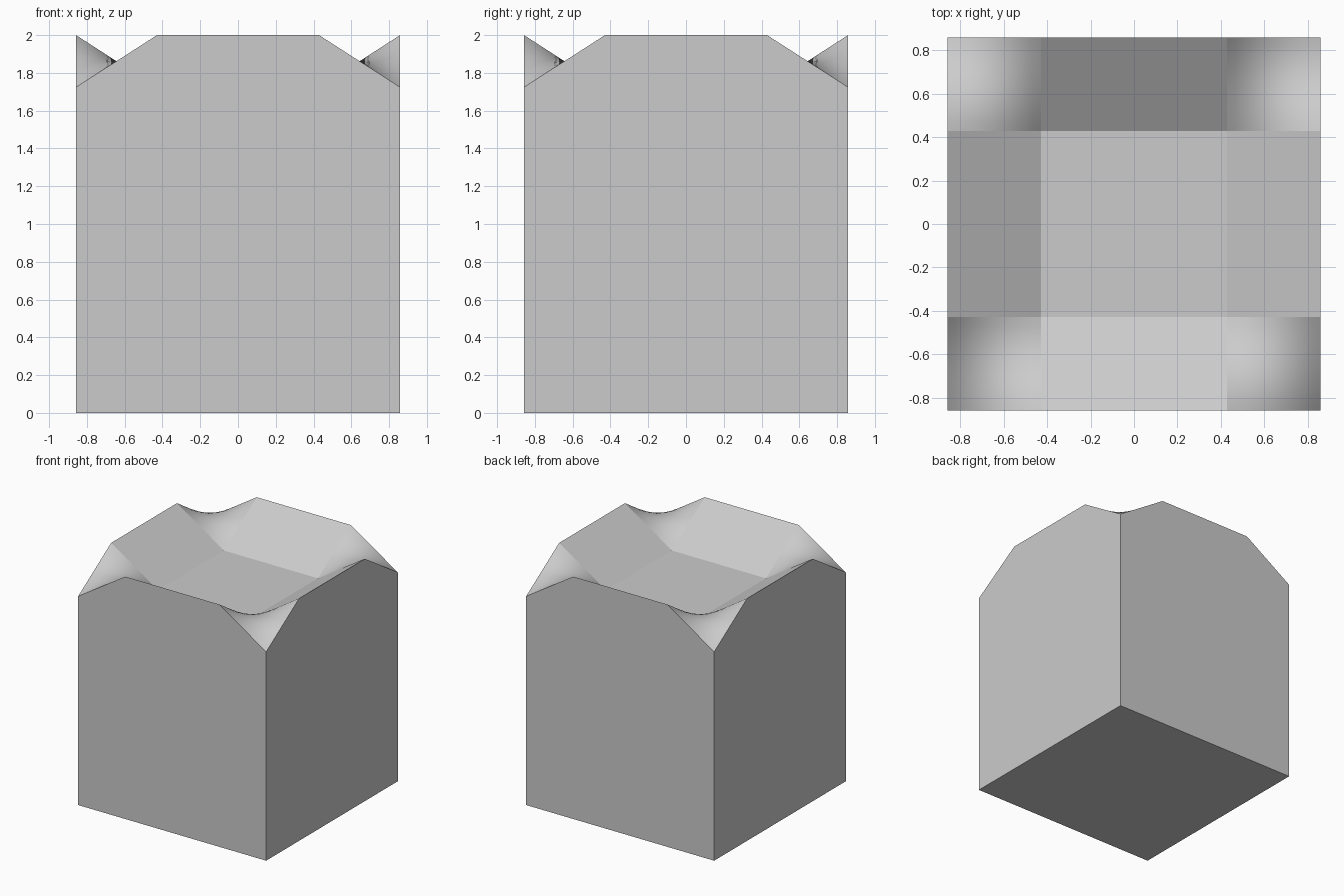
import bpy, bmesh

if "Cube" in bpy.data.objects:
    bpy.data.objects.remove(bpy.data.objects["Cube"])

HALF, INNER = 0.858, 0.429     # outer half width, half width of the flat centre
LOW, HIGH = 1.724, 2.0         # valley and crest heights
N = 48                         # grid divisions, multiple of 4


def ramp(v):
    return min(max((abs(v) - INNER) / (HALF - INNER), 0.0), 1.0)


def height(x, y):
    a, b = ramp(x), ramp(y)
    return LOW + (HIGH - LOW) * (a + b - 2 * a * b)


bm = bmesh.new()

# Top surface: flat centre, four raised sides, saddle-shaped corners
bmesh.ops.create_grid(bm, x_segments=N, y_segments=N, size=HALF)
for v in bm.verts:
    v.co.z = height(v.co.x, v.co.y)
for f in bm.faces:
    f.smooth = True

# Creases along the patch borders
for e in bm.edges:
    p, q = e.verts[0].co, e.verts[1].co
    for i in (0, 1):
        if abs(p[i] - q[i]) < 1e-4 and abs(abs(p[i]) - INNER) < 1e-4:
            e.smooth = False

# Walls and base
rim = [e for e in bm.edges if e.is_boundary]
for e in rim:
    e.smooth = False
wall = bmesh.ops.extrude_edge_only(bm, edges=rim)["geom"]
for g in wall:
    if isinstance(g, bmesh.types.BMVert):
        g.co.z = 0.0
    elif isinstance(g, bmesh.types.BMFace):
        g.smooth = False
base = bmesh.ops.contextual_create(bm, geom=[e for e in bm.edges if e.is_boundary])
for f in base["faces"]:
    f.smooth = False
bmesh.ops.recalc_face_normals(bm, faces=bm.faces)

mesh = bpy.data.meshes.new("saddle_top_block")
bm.to_mesh(mesh)
bm.free()
block = bpy.data.objects.new("saddle_top_block", mesh)
bpy.context.collection.objects.link(block)
